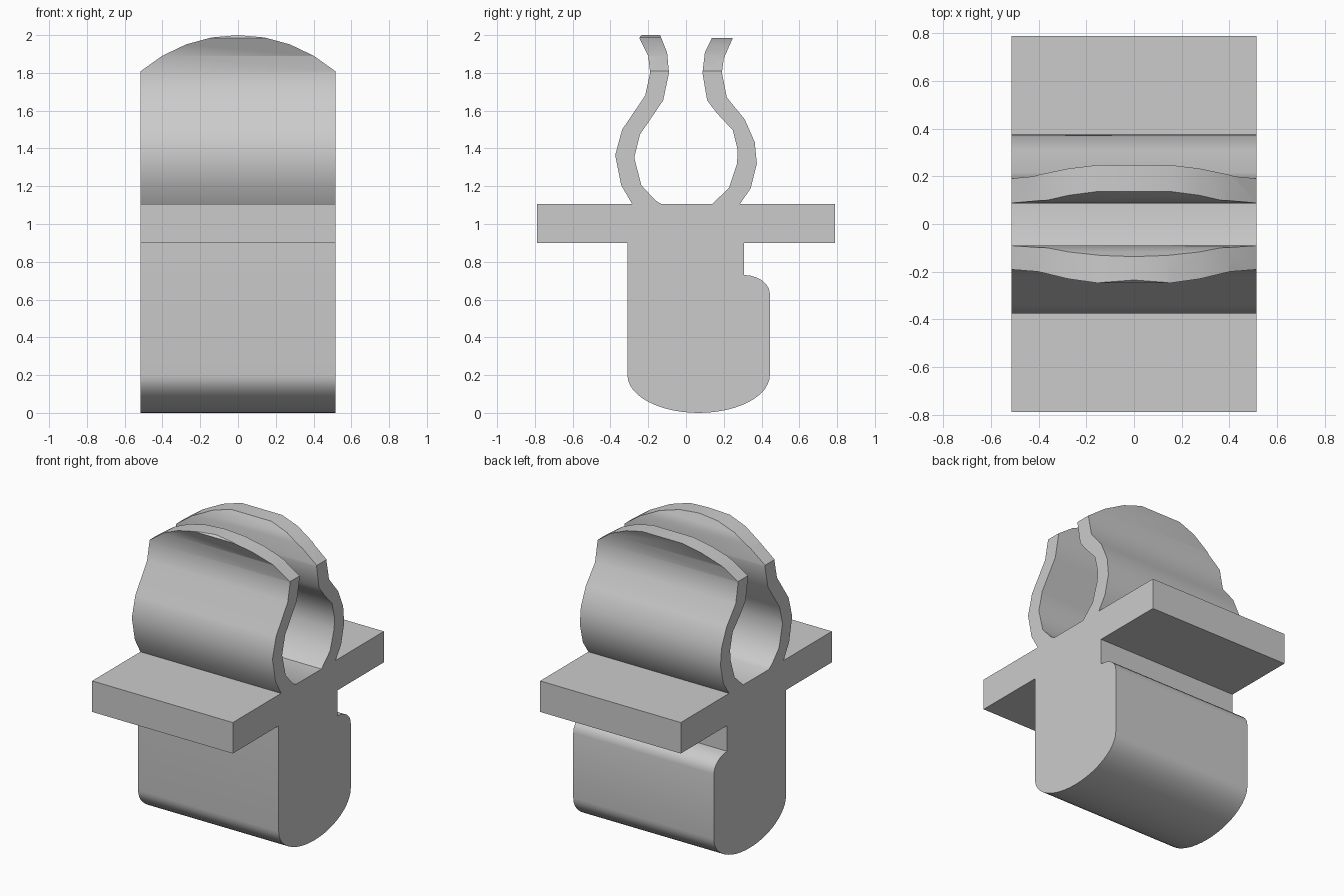
import bpy
import bmesh
from math import asin, sin, cos, pi
from mathutils import Vector

cube = bpy.data.objects.get("Cube")
if cube:
    bpy.data.objects.remove(cube, do_unlink=True)

HALF_WIDTH = 0.515
FLANGE_Y, FLANGE_LOW, FLANGE_TOP = 0.79, 0.9, 1.105
TOP, ARC_RADIUS, ARC_STEPS = 2.0, 0.79, 8

grey = bpy.data.materials.new("plain_grey")
grey.use_nodes = True
colour = (0.6, 0.6, 0.6, 1)
grey.diffuse_color = colour
grey.node_tree.nodes["Principled BSDF"].inputs["Base Color"].default_value = colour


def rounded_foot(steps=24):
    """Half ellipse under the block, from front to back."""
    return [(0.067 - 0.377 * cos(pi * i / steps), 0.2 - 0.2 * sin(pi * i / steps))
            for i in range(steps + 1)]


def lug_shoulder(steps=6):
    """Rounded shoulder of the lug on the back of the block."""
    return [(0.306 + 0.138 * cos(a), 0.63 + 0.1 * sin(a))
            for a in (pi / 2 * i / steps for i in range(steps + 1))]


# Spring arm outlines: up the outside, over the lip, down the inside
back_arm = [(0.285, FLANGE_TOP), (0.343, 1.19), (0.375, 1.32), (0.364, 1.433),
            (0.311, 1.554), (0.216, 1.67), (0.19, 1.8), (0.2, 1.876), (0.248, 1.985),
            (0.137, 1.985), (0.1, 1.908), (0.087, 1.8), (0.112, 1.654), (0.164, 1.586),
            (0.248, 1.496), (0.274, 1.39), (0.27, 1.32), (0.227, 1.19), (0.137, FLANGE_TOP)]
front_arm = [(-0.285, FLANGE_TOP), (-0.343, 1.206), (-0.375, 1.364), (-0.338, 1.5),
             (-0.216, 1.68), (-0.19, 1.8), (-0.2, 1.89), (-0.248, 1.985), (-0.235, TOP),
             (-0.137, TOP), (-0.1, 1.908), (-0.09, 1.8), (-0.121, 1.654), (-0.243, 1.475),
             (-0.274, 1.353), (-0.237, 1.206), (-0.163, 1.126), (-0.13, FLANGE_TOP)]

# Whole side outline: foot, lug, flange and both arms
outline = (rounded_foot() + lug_shoulder()
           + [(0.306, FLANGE_LOW), (FLANGE_Y, FLANGE_LOW), (FLANGE_Y, FLANGE_TOP)]
           + back_arm + front_arm[::-1]
           + [(-FLANGE_Y, FLANGE_TOP), (-FLANGE_Y, FLANGE_LOW), (-0.31, FLANGE_LOW)])

# Extrude the outline across the width
bm = bmesh.new()
side = bm.faces.new([bm.verts.new((-HALF_WIDTH, y, z)) for y, z in outline])
swept = bmesh.ops.extrude_face_region(bm, geom=[side])["geom"]
bmesh.ops.translate(bm, vec=(2 * HALF_WIDTH, 0, 0),
                    verts=[v for v in swept if isinstance(v, bmesh.types.BMVert)])

# Trim the arm tips to an arch with a fan of flat cuts
half_angle = asin(HALF_WIDTH / ARC_RADIUS)
step = 2 * half_angle / ARC_STEPS
for i in range(ARC_STEPS):
    angle = -half_angle + (i + 0.5) * step
    normal = Vector((sin(angle), 0, cos(angle)))
    point = Vector((0, 0, TOP - ARC_RADIUS)) + normal * ARC_RADIUS * cos(step / 2)
    bmesh.ops.bisect_plane(bm, geom=bm.verts[:] + bm.edges[:] + bm.faces[:], dist=1e-5,
                           plane_co=point, plane_no=normal, clear_outer=True)
    bmesh.ops.holes_fill(bm, edges=[e for e in bm.edges if e.is_boundary], sides=0)
bmesh.ops.recalc_face_normals(bm, faces=bm.faces)

mesh = bpy.data.meshes.new("spring_clip")
bm.to_mesh(mesh)
bm.free()
mesh.materials.append(grey)
clip = bpy.data.objects.new("spring_clip", mesh)
bpy.context.collection.objects.link(clip)

# Smooth the curved walls, keep the corners crisp
bpy.ops.object.select_all(action='DESELECT')
clip.select_set(True)
bpy.context.view_layer.objects.active = clip
bpy.ops.object.shade_smooth_by_angle(angle=0.7)
